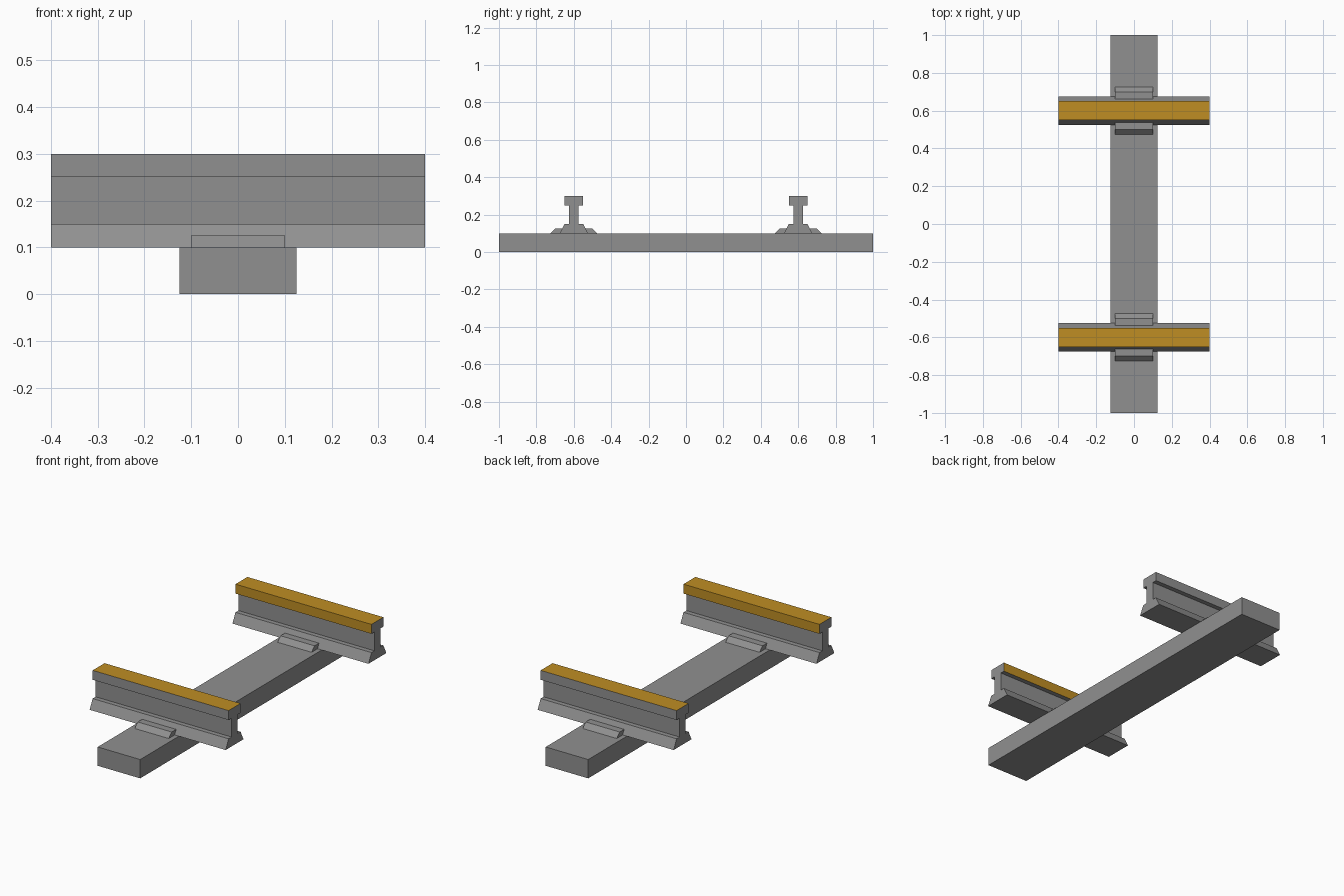
import bpy, bmesh

if "Cube" in bpy.data.objects:
    bpy.data.objects.remove(bpy.data.objects["Cube"])


def material(name, rgb):
    m = bpy.data.materials.new(name)
    m.diffuse_color = (*rgb, 1)
    m.use_nodes = True
    m.node_tree.nodes["Principled BSDF"].inputs["Base Color"].default_value = m.diffuse_color
    return m


GREY = material("steel_grey", (0.28, 0.28, 0.28))
GOLD = material("worn_gold", (0.52, 0.27, 0.017))


def extrude_profile(name, profile, half_length, y=0.0):
    """Extrude a (y, z) profile along x, centred on x = 0."""
    bm = bmesh.new()
    face = bm.faces.new([bm.verts.new((-half_length, y + py, pz)) for py, pz in profile])
    ext = bmesh.ops.extrude_face_region(bm, geom=[face])
    moved = [v for v in ext["geom"] if isinstance(v, bmesh.types.BMVert)]
    bmesh.ops.translate(bm, verts=moved, vec=(2 * half_length, 0, 0))
    bmesh.ops.recalc_face_normals(bm, faces=bm.faces)
    mesh = bpy.data.meshes.new(name)
    bm.to_mesh(mesh)
    bm.free()
    mesh.materials.append(GREY)
    ob = bpy.data.objects.new(name, mesh)
    bpy.context.collection.objects.link(ob)
    return ob


# Sleeper beam
extrude_profile("sleeper", [(-1, 0), (1, 0), (1, 0.1), (-1, 0.1)], 0.125)

# Half profile of the rail (foot, web, head), mirrored to a closed outline
half = [(0.075, 0.1), (0.05, 0.15), (0.025, 0.15), (0.025, 0.25), (0.05, 0.25), (0.05, 0.3)]
rail_profile = half + [(-y, z) for y, z in reversed(half)]

# Clip holding the rail foot
clip_profile = [(0.075, 0.1), (0.125, 0.1), (0.1, 0.125), (0.0625, 0.125)]

for side, label in ((-1, "front"), (1, "back")):
    rail = extrude_profile(f"{label}_rail", rail_profile, 0.4, side * 0.6)
    rail.data.materials.append(GOLD)
    # Running surface: top and inner side of the head are gold
    for f in rail.data.polygons:
        top = f.normal.z > 0.9 and f.center.z > 0.29
        inner = f.normal.y * side < -0.9 and f.center.z > 0.26
        if top or inner:
            f.material_index = 1
    for s, end in ((-1, "near"), (1, "far")):
        extrude_profile(f"{label}_rail_{end}_clip", [(s * y, z) for y, z in clip_profile],
                        0.1, side * 0.6)
